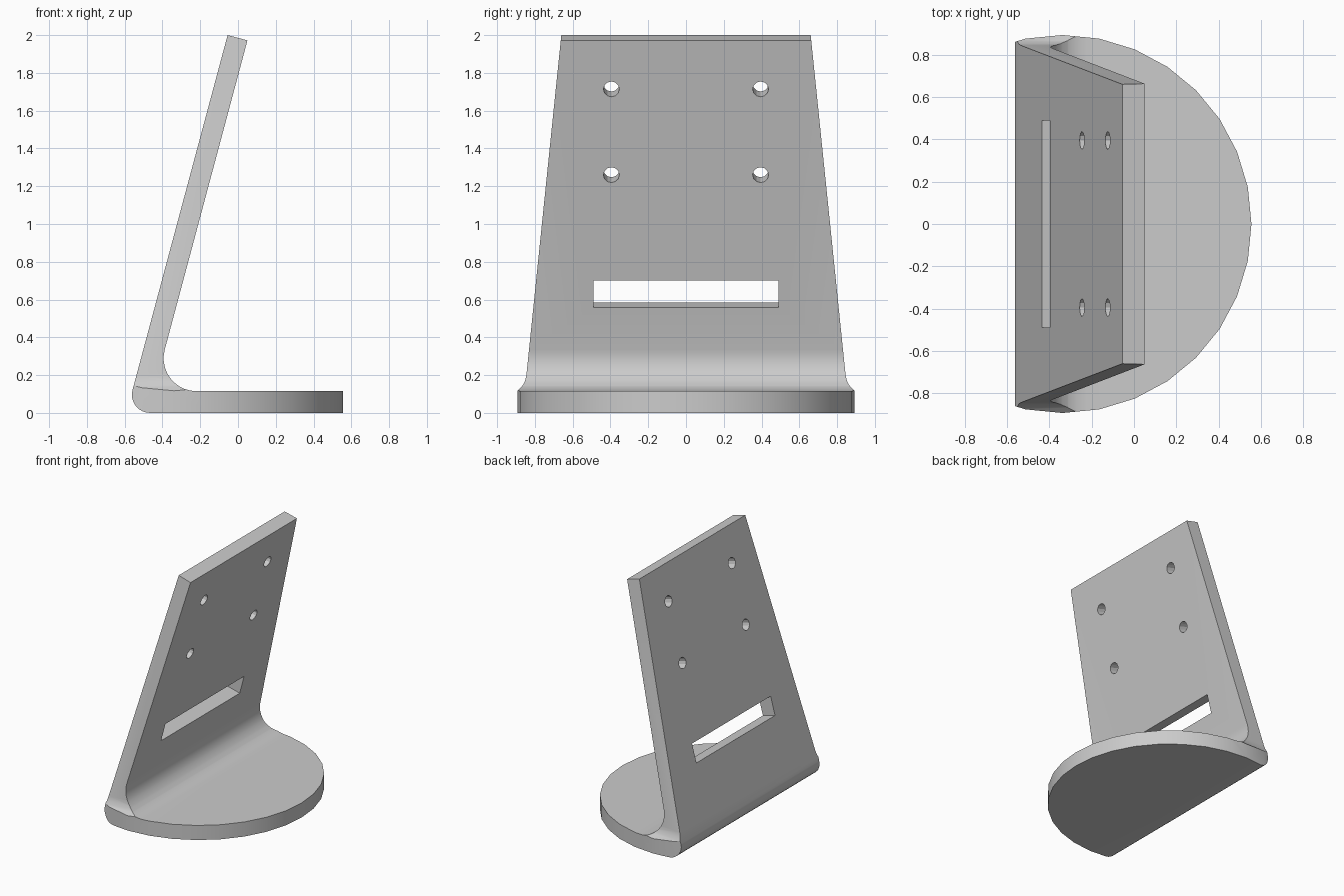
import bpy, bmesh
from math import sin, cos, tan, radians, pi
from mathutils import Matrix

if "Cube" in bpy.data.objects:
    bpy.data.objects.remove(bpy.data.objects["Cube"])

TILT = radians(15)


def finish(name, bm, helper=True):
    bmesh.ops.recalc_face_normals(bm, faces=bm.faces[:])
    mesh = bpy.data.meshes.new(name)
    bm.to_mesh(mesh)
    bm.free()
    ob = bpy.data.objects.new(name, mesh)
    bpy.context.collection.objects.link(ob)
    ob.hide_render = helper
    return ob


def prism(name, start, offset, helper=True):
    bm = bmesh.new()
    face = bm.faces.new([bm.verts.new(p) for p in start])
    ext = bmesh.ops.extrude_face_region(bm, geom=[face])
    verts = [v for v in ext["geom"] if isinstance(v, bmesh.types.BMVert)]
    bmesh.ops.translate(bm, verts=verts, vec=offset)
    return finish(name, bm, helper)


def arc(cx, cz, r, a0, a1, n):
    angles = [radians(a0 + (a1 - a0) * i / n) for i in range(n + 1)]
    return [(cx + r * cos(a), cz + r * sin(a)) for a in angles]


def boolean(target, cutter, op):
    m = target.modifiers.new(cutter.name, 'BOOLEAN')
    m.object, m.operation, m.solver = cutter, op, 'EXACT'
    bpy.context.view_layer.objects.active = target
    bpy.ops.object.modifier_apply(modifier=m.name)
    bpy.data.objects.remove(cutter)


# Bent plate: side profile with inner fillet and rounded heel
profile = [(-0.055, 2.0), (0.05, 1.972)]
profile += arc(-0.22, 0.289, 0.174, 165, 270, 10)
profile += [(0.6, 0.115), (0.6, 0.0)]
profile += arc(-0.466, 0.096, 0.096, 270, 165, 8)
stand = prism("bracket_stand", [(x, -1, z) for x, z in profile], (0, 2, 0), False)

# Round plan outline of the foot
disc = [(x, y, -0.2) for x, y in arc(-0.338, 0, 0.893, 0, 360, 32)[:-1]]
boolean(stand, prism("foot_outline", disc, (0, 0, 2.5)), 'INTERSECT')

# Tapered outline of the upright, flaring out into the foot
half = [(0.655, 2.05), (0.845, 0.2), (0.852, 0.17), (0.866, 0.143),
        (0.895, 0.115), (0.95, 0.1), (0.95, -0.1)]
taper = half + [(-y, z) for y, z in reversed(half)]
boolean(stand, prism("upright_outline", [(-1, y, z) for y, z in taper], (2, 0, 0)), 'INTERSECT')


# Openings square to the tilted upright, placed by height on its mid plane
def on_upright(y, z):
    x = -0.0025 - (1.986 - z) * tan(TILT)
    return Matrix.Translation((x, y, z)) @ Matrix.Rotation(TILT, 4, 'Y')


bm = bmesh.new()
for y in (-0.395, 0.395):
    for z in (1.728, 1.274):
        bmesh.ops.create_cone(bm, cap_ends=True, segments=12, radius1=0.042,
                              radius2=0.042, depth=0.3,
                              matrix=on_upright(y, z) @ Matrix.Rotation(pi / 2, 4, 'Y'))
bmesh.ops.create_cube(bm, size=1, matrix=on_upright(0, 0.643)
                      @ Matrix.Diagonal((0.3, 0.98, 0.148, 1)))
boolean(stand, finish("openings", bm), 'DIFFERENCE')

# Smooth the fillets, keep the edges crisp
stand.select_set(True)
bpy.context.view_layer.objects.active = stand
bpy.ops.object.shade_smooth_by_angle(angle=radians(20))
